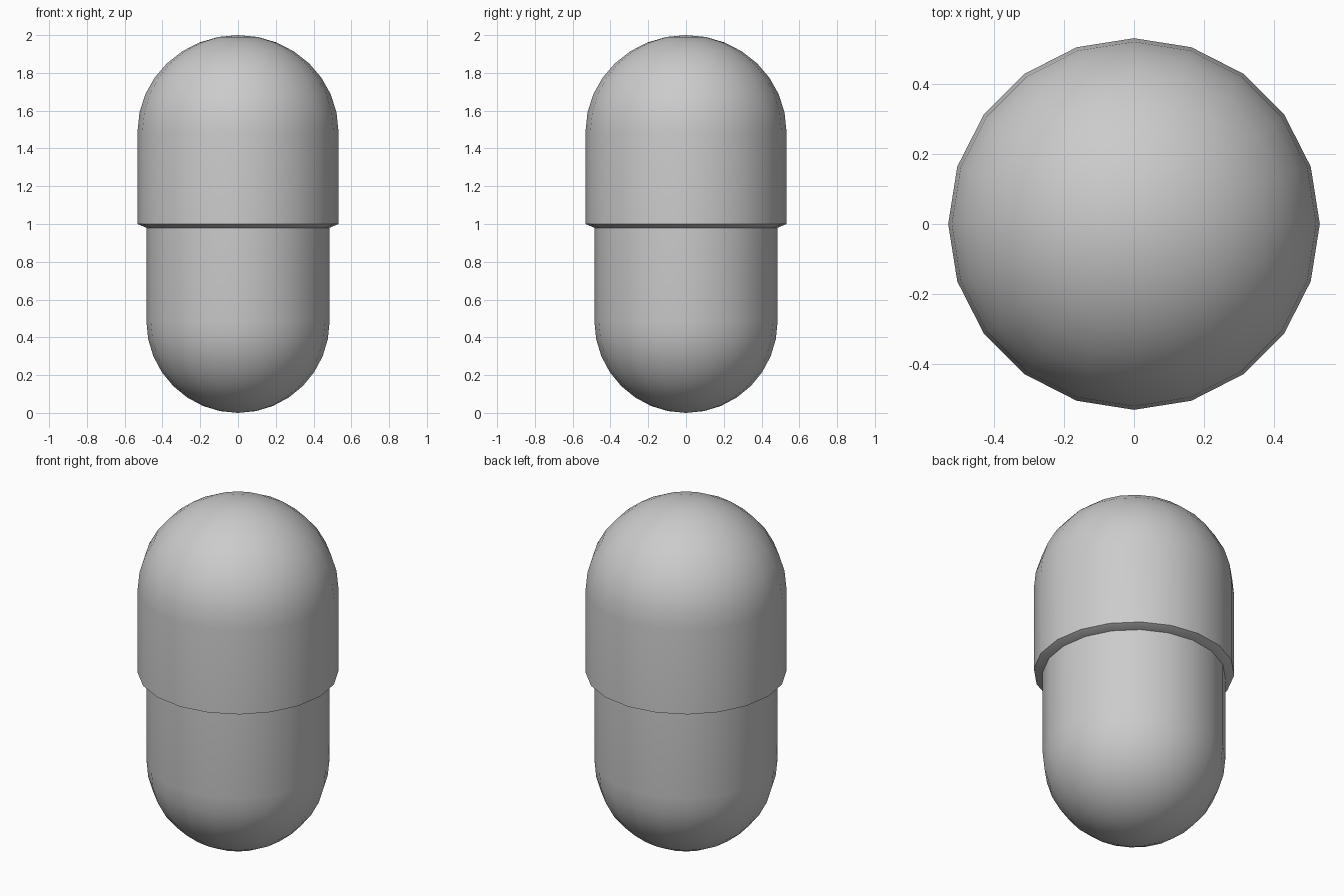
import bpy, bmesh
from math import sin, cos, pi, radians

if "Cube" in bpy.data.objects:
    bpy.data.objects.remove(bpy.data.objects["Cube"])

SIDES = 20
ARC = 8


def lathe(name, profile):
    """Spin an (r, z) profile around z; points with r = 0 merge into poles."""
    bm = bmesh.new()
    verts = [bm.verts.new((r, 0, z)) for r, z in profile]
    edges = [bm.edges.new(pair) for pair in zip(verts, verts[1:])]
    bmesh.ops.spin(bm, geom=verts + edges, cent=(0, 0, 0), axis=(0, 0, 1),
                   angle=2 * pi, steps=SIDES, use_merge=True)
    bmesh.ops.remove_doubles(bm, verts=bm.verts, dist=1e-4)
    bmesh.ops.recalc_face_normals(bm, faces=bm.faces)
    mesh = bpy.data.meshes.new(name)
    bm.to_mesh(mesh)
    bm.free()
    obj = bpy.data.objects.new(name, mesh)
    bpy.context.collection.objects.link(obj)
    bpy.ops.object.select_all(action='DESELECT')
    obj.select_set(True)
    bpy.context.view_layer.objects.active = obj
    bpy.ops.object.shade_smooth_by_angle(angle=radians(35))
    return obj


def dome(radius, z_base, height):
    """Quarter ellipse from the wall to the pole."""
    pts = [(radius * cos(i * pi / 2 / ARC), z_base + height * sin(i * pi / 2 / ARC))
           for i in range(ARC)]
    return pts + [(0, z_base + height)]


# Wider upper shell with a bevelled lower rim
lathe("upper_shell", [(0, 0.98), (0.485, 0.98), (0.532, 1.0)] + dome(0.532, 1.49, 0.51))

# Narrower lower shell, tucked slightly into the upper one
lathe("lower_shell", [(0, 1.0), (0.485, 1.0)] + dome(0.485, 0.485, -0.485))
